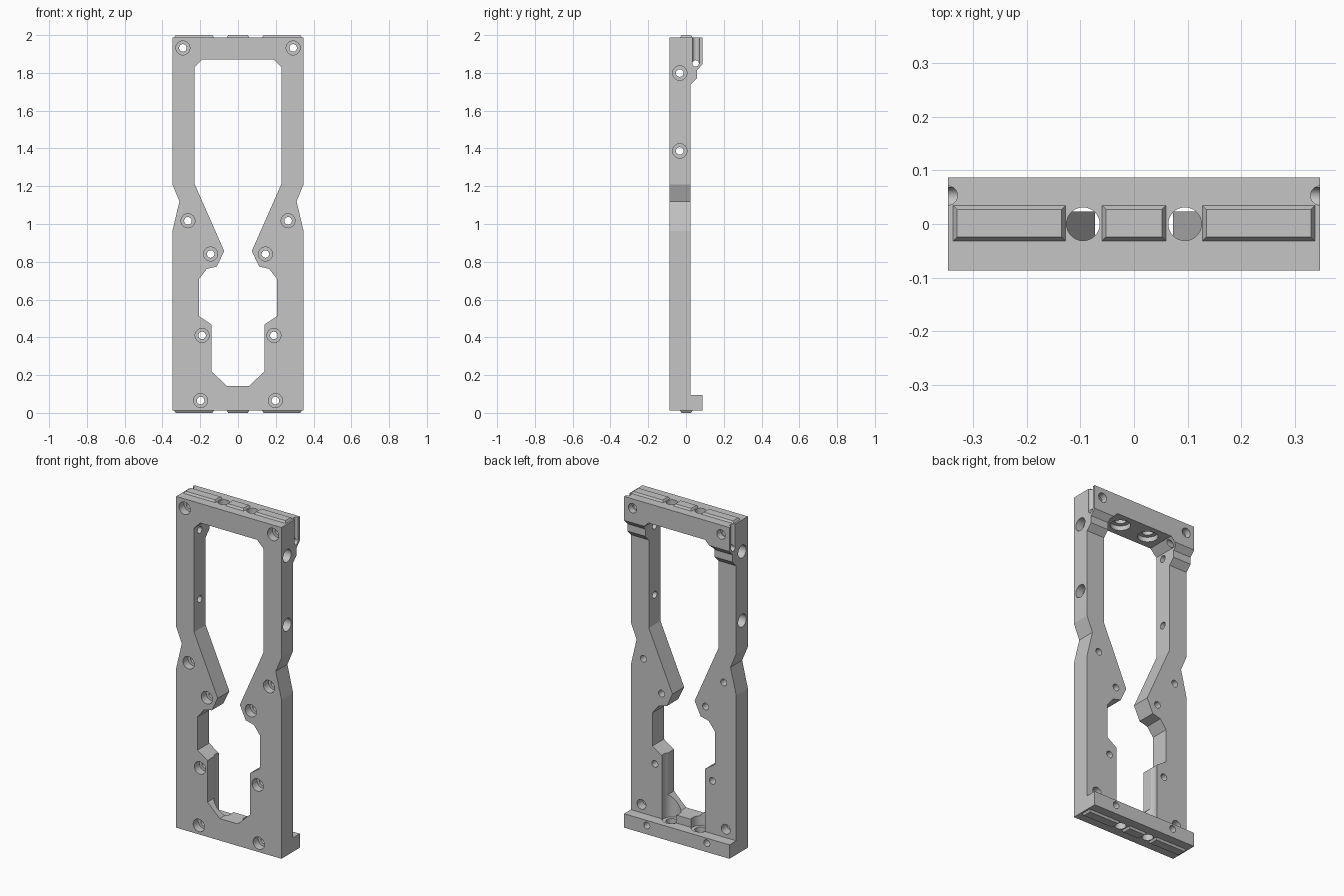
import bpy, bmesh, math
from mathutils import Matrix, Vector

old = bpy.data.objects.get("Cube")
if old:
    bpy.data.objects.remove(old, do_unlink=True)

grey = bpy.data.materials.new("light grey")
grey.use_nodes = True
grey.diffuse_color = (0.557, 0.557, 0.557, 1)
grey.node_tree.nodes["Principled BSDF"].inputs["Base Color"].default_value = (0.557, 0.557, 0.557, 1)


def finish(bm, name):
    bmesh.ops.recalc_face_normals(bm, faces=bm.faces)
    mesh = bpy.data.meshes.new(name)
    bm.to_mesh(mesh)
    bm.free()
    mesh.materials.append(grey)
    obj = bpy.data.objects.new(name, mesh)
    bpy.context.collection.objects.link(obj)
    return obj


def prism(name, points, axis, low, high):
    """Extrude a closed profile along x (points are y,z) or y (points are x,z)."""
    bm = bmesh.new()
    place = (lambda a, b: (low, a, b)) if axis == "x" else (lambda a, b: (a, low, b))
    face = bm.faces.new([bm.verts.new(place(a, b)) for a, b in points])
    out = bmesh.ops.extrude_face_region(bm, geom=[face])
    shift = Vector((high - low, 0, 0)) if axis == "x" else Vector((0, high - low, 0))
    bmesh.ops.translate(bm, vec=shift, verts=[v for v in out["geom"] if isinstance(v, bmesh.types.BMVert)])
    return finish(bm, name)


def rod(start, end, radius):
    """Round cutter between two points."""
    start, end = Vector(start), Vector(end)
    span = end - start
    bm = bmesh.new()
    turn = span.to_track_quat("Z", "Y").to_matrix().to_4x4()
    bmesh.ops.create_cone(bm, cap_ends=True, segments=32, radius1=radius, radius2=radius,
                          depth=span.length, matrix=Matrix.Translation((start + end) / 2) @ turn)
    return finish(bm, "cutter")


def cut(body, cutter):
    mod = body.modifiers.new("cut", "BOOLEAN")
    mod.operation = "DIFFERENCE"
    mod.solver = "EXACT"
    mod.object = cutter
    bpy.context.view_layer.objects.active = body
    bpy.ops.object.modifier_apply(modifier=mod.name)
    bpy.data.objects.remove(cutter, do_unlink=True)


# Frame body: side profile with bottom lip and stepped top block
FRONT, BACK, PLATE, LOW, HIGH, HALF = -0.087, 0.087, 0.023, 0.012, 1.988, 0.3475
body = prism("frame", [(FRONT, LOW), (BACK, LOW), (BACK, 0.095), (PLATE, 0.095), (PLATE, 1.735),
                       (0.057, 1.77), (0.057, 1.813), (BACK, 1.845), (BACK, HIGH), (FRONT, HIGH)],
             "x", -HALF, HALF)

# Central opening
half = [(0.06, 0.143), (0.14, 0.22), (0.14, 0.468), (0.206, 0.512), (0.206, 0.71), (0.165, 0.762),
        (0.112, 0.775), (0.073, 0.857), (0.229, 1.21), (0.229, 1.83), (0.187, 1.872)]
cut(body, prism("cutter", half + [(-x, z) for x, z in reversed(half)], "y", -0.2, 0.2))

for s in (-1, 1):
    # Waist notch
    notch = [(HALF, 0.962), (0.31, 1.12), (HALF, 1.21), (0.4, 1.21), (0.4, 0.962)]
    cut(body, prism("cutter", [(s * x, z) for x, z in notch], "y", -0.2, 0.2))

    # Front screw holes with counterbores
    for x, z in ((0.292, 1.932), (0.265, 1.017), (0.145, 0.841), (0.19, 0.41), (0.198, 0.065)):
        cut(body, rod((s * x, -0.2, z), (s * x, 0.2, z), 0.02))
        cut(body, rod((s * x, -0.2, z), (s * x, -0.04, z), 0.037))
    cut(body, rod((s * 0.292, 0.05, 1.932), (s * 0.292, 0.2, 1.932), 0.028))

    # Blind sockets on the back
    cut(body, rod((s * 0.278, -0.03, 0.145), (s * 0.278, 0.05, 0.145), 0.029))

    # Side screw holes
    for z in (1.799, 1.387):
        cut(body, rod((s * 0.15, -0.033, z), (s * 0.4, -0.033, z), 0.02))
        cut(body, rod((s * 0.3, -0.033, z), (s * 0.4, -0.033, z), 0.038))

    # Pin groove and cross hole in the top block
    cut(body, rod((s * HALF, 0.053, 1.85), (s * HALF, 0.053, 2.1), 0.018))
    cut(body, rod((s * 0.15, 0.051, 1.85), (s * 0.4, 0.051, 1.85), 0.017))

    # Vertical bolt holes and their counterbores
    cut(body, rod((s * 0.095, 0, -0.1), (s * 0.095, 0, 0.3), 0.031))
    cut(body, rod((s * 0.095, 0, 1.7), (s * 0.095, 0, 2.1), 0.031))
    cut(body, rod((s * 0.095, 0, 0.086), (s * 0.095, 0, 0.5), 0.052))
    cut(body, rod((s * 0.095, 0, 1.8), (s * 0.095, 0, 1.9), 0.055))

bpy.ops.object.select_all(action="DESELECT")
body.select_set(True)
bpy.context.view_layer.objects.active = body
bpy.ops.object.shade_smooth_by_angle(angle=math.radians(12))


# Bevelled locating ridges on both ends
def ridge(name, x0, x1, base, tip):
    bm = bmesh.new()
    rings = []
    for z, inset in ((base, 0), (tip, 0.008)):
        a, b, c, d = x0 + inset, x1 - inset, -0.032 + inset, 0.035 - inset
        rings.append([bm.verts.new(p) for p in ((a, c, z), (b, c, z), (b, d, z), (a, d, z))])
    for ring in rings:
        bm.faces.new(ring)
    for i in range(4):
        j = (i + 1) % 4
        bm.faces.new((rings[0][i], rings[0][j], rings[1][j], rings[1][i]))
    finish(bm, name)


for end, base, tip in (("top", HIGH - 0.001, 2), ("bottom", LOW + 0.001, 0)):
    for side, x0, x1 in (("right", -0.338, -0.127), ("middle", -0.06, 0.06), ("left", 0.127, 0.338)):
        ridge(f"{end}_ridge_{side}", x0, x1, base, tip)
